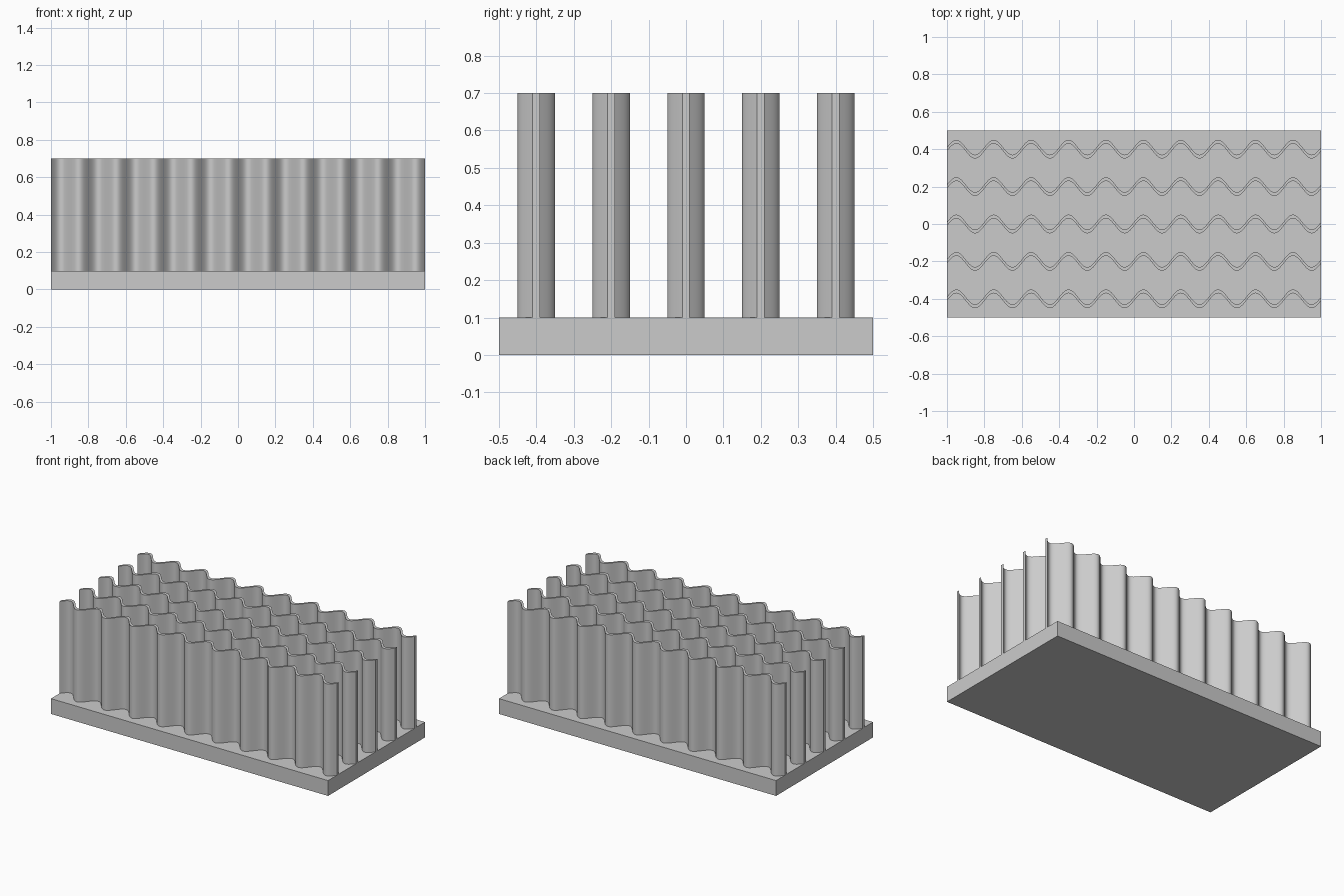
import bpy
import bmesh
import math

cube = bpy.data.objects.get("Cube")
if cube:
    bpy.data.objects.remove(cube, do_unlink=True)

HALF_LENGTH = 1.0
BASE_HEIGHT = 0.1
TOP = 0.7
WAVES = 10
STEPS = 32 * WAVES
AMPLITUDE = 0.04
HALF_THICKNESS = 0.01

grey = bpy.data.materials.new("plain grey")
grey.use_nodes = True
colour = (0.6, 0.6, 0.6, 1.0)
grey.diffuse_color = colour
grey.node_tree.nodes["Principled BSDF"].inputs["Base Color"].default_value = colour


def add_object(name, bm):
    bmesh.ops.recalc_face_normals(bm, faces=bm.faces)
    mesh = bpy.data.meshes.new(name)
    bm.to_mesh(mesh)
    bm.free()
    mesh.materials.append(grey)
    obj = bpy.data.objects.new(name, mesh)
    bpy.context.collection.objects.link(obj)
    return obj


# Flat base plate
bm = bmesh.new()
bmesh.ops.create_cube(bm, size=1)
bmesh.ops.scale(bm, vec=(2 * HALF_LENGTH, 1, BASE_HEIGHT), verts=bm.verts)
bmesh.ops.translate(bm, vec=(0, 0, BASE_HEIGHT / 2), verts=bm.verts)
add_object("base_plate", bm)


def wavy_fin(name, y):
    """Sweep a thin upright rectangle along a sine wave."""
    bm = bmesh.new()
    rings = []
    for i in range(STEPS + 1):
        t = i / STEPS
        x = HALF_LENGTH * (2 * t - 1)
        mid = y + AMPLITUDE * math.sin(2 * math.pi * WAVES * t)
        front, back = mid - HALF_THICKNESS, mid + HALF_THICKNESS
        corners = ((front, BASE_HEIGHT), (back, BASE_HEIGHT), (back, TOP), (front, TOP))
        rings.append([bm.verts.new((x, cy, cz)) for cy, cz in corners])
    for a, b in zip(rings, rings[1:]):
        for k in range(4):
            n = (k + 1) % 4
            bm.faces.new((a[k], a[n], b[n], b[k]))
    bm.faces.new(rings[0])
    bm.faces.new(rings[-1])
    return add_object(name, bm)


# Five parallel corrugated fins
fins = [wavy_fin(f"wavy_fin_{i + 1}", 0.2 * (i - 2)) for i in range(5)]

# Smooth waves with crisp rims and ends
bpy.ops.object.select_all(action="DESELECT")
for fin in fins:
    fin.select_set(True)
bpy.context.view_layer.objects.active = fins[0]
bpy.ops.object.shade_smooth_by_angle(angle=math.radians(30))
